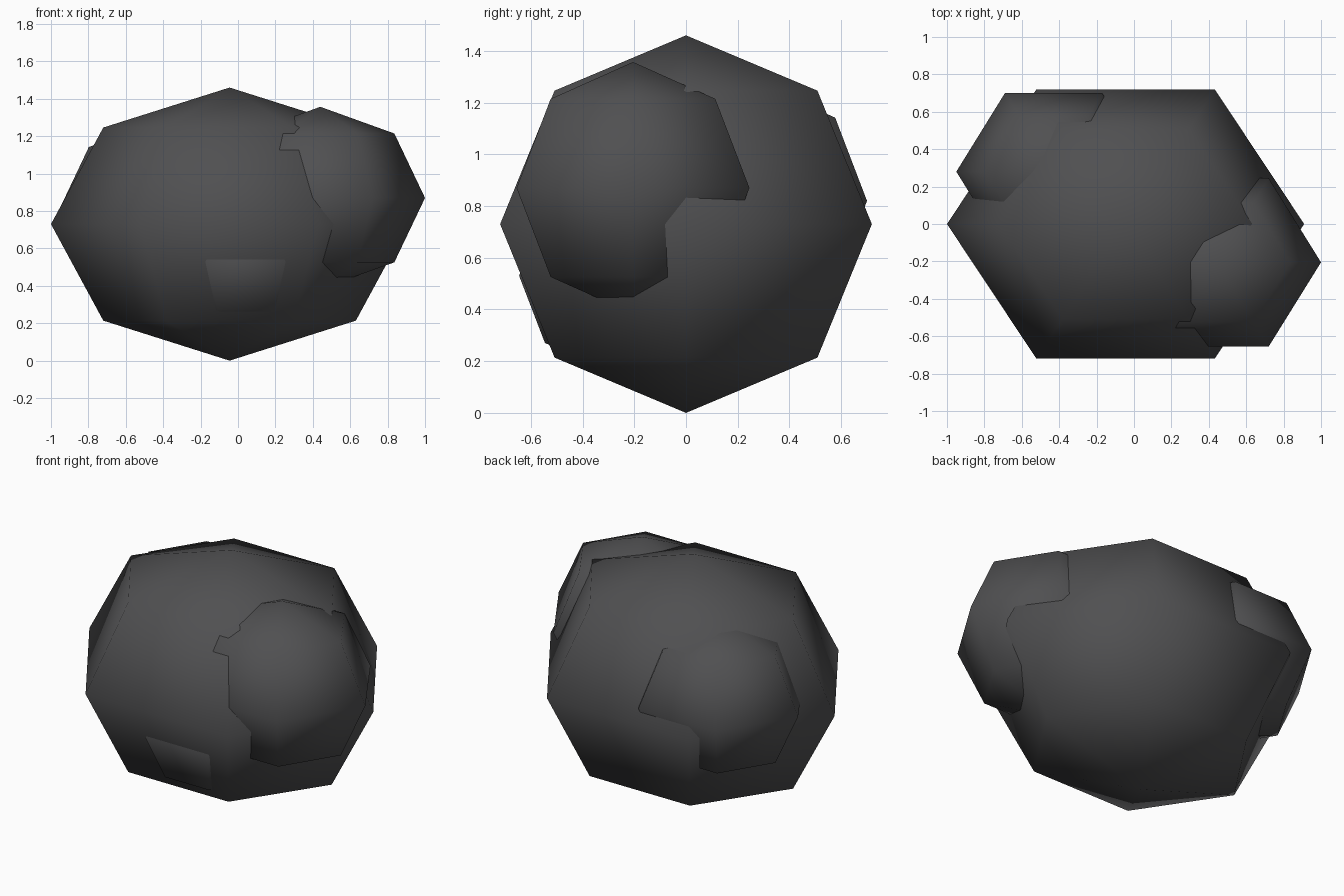
import bpy, bmesh
from math import pi
from mathutils import Matrix, Vector

if "Cube" in bpy.data.objects:
    bpy.data.objects.remove(bpy.data.objects["Cube"])

stone = bpy.data.materials.new("dark_stone")
stone.diffuse_color = (0.08, 0.08, 0.083, 1)
stone.use_nodes = True
stone.node_tree.nodes["Principled BSDF"].inputs["Base Color"].default_value = stone.diffuse_color


def lump(name, centre, radii):
    """Smooth-shaded six-sided, four-ring ellipsoid with corners on the x axis."""
    bm = bmesh.new()
    bmesh.ops.create_uvsphere(bm, u_segments=6, v_segments=4, radius=1)
    if max(v.co.x for v in bm.verts) < 0.95:
        bmesh.ops.rotate(bm, verts=bm.verts, matrix=Matrix.Rotation(pi / 2, 3, 'Z'))
    bmesh.ops.scale(bm, verts=bm.verts, vec=Vector(radii))
    for f in bm.faces:
        f.smooth = True
    mesh = bpy.data.meshes.new(name)
    bm.to_mesh(mesh)
    bm.free()
    mesh.materials.append(stone)
    obj = bpy.data.objects.new(name, mesh)
    obj.location = centre
    bpy.context.collection.objects.link(obj)
    return obj


# Main boulder
lump("boulder_body", (-0.045, 0, 0.73), (0.955, 0.83, 0.73))
# Large bulge on the front right
lump("right_bulge", (0.44, -0.205, 0.87), (0.56, 0.52, 0.487))
# Bulge on the back left
lump("back_left_bulge", (-0.43, 0.28, 0.82), (0.52, 0.485, 0.455))
# Small bulge barely breaking the lower front face
lump("front_bulge", (0.04, -0.305, 0.53), (0.42, 0.393, 0.367))
